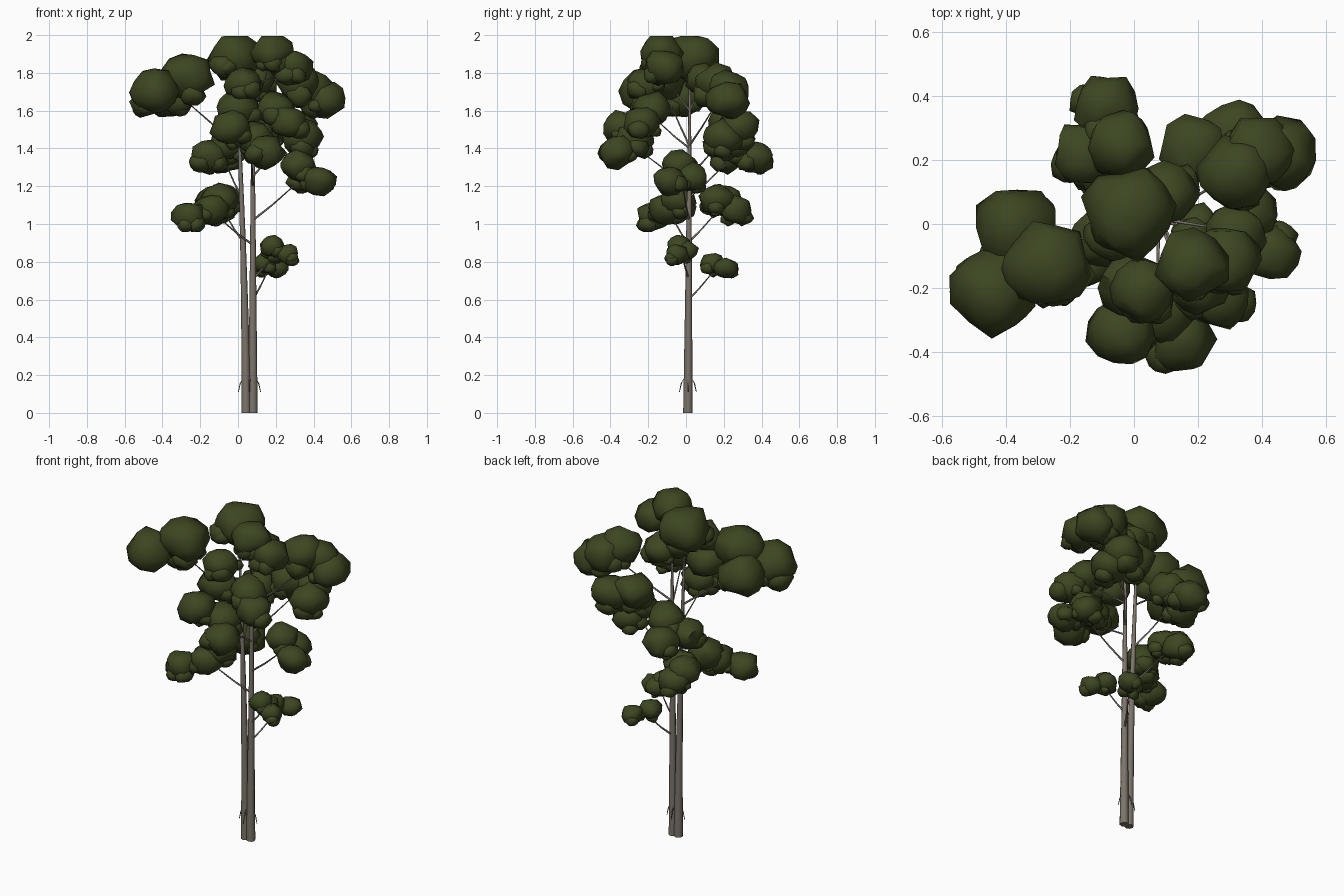
import bpy, bmesh, random
from mathutils import Vector, Matrix

if "Cube" in bpy.data.objects:
    bpy.data.objects.remove(bpy.data.objects["Cube"])

random.seed(11)


def material(name, rgb):
    m = bpy.data.materials.new(name)
    m.diffuse_color = (*rgb, 1)
    m.use_nodes = True
    m.node_tree.nodes["Principled BSDF"].inputs["Base Color"].default_value = m.diffuse_color
    return m


LEAF = material("leaf green", (0.045, 0.061, 0.015))
BARK = material("grey bark", (0.205, 0.178, 0.148))


def finish(bm, name, mat):
    me = bpy.data.meshes.new(name)
    bm.to_mesh(me)
    bm.free()
    me.materials.append(mat)
    ob = bpy.data.objects.new(name, me)
    bpy.context.collection.objects.link(ob)
    for p in me.polygons:
        p.use_smooth = True
    me.set_sharp_from_angle(angle=1.05)


# Tapered tube along a path of points, closed at both ends
def tube(bm, pts, r0, r1, sides):
    rings = []
    n = len(pts) - 1
    for i, p in enumerate(pts):
        d = pts[min(i + 1, n)] - pts[max(i - 1, 0)]
        q = Vector((0, 0, 1)).rotation_difference(d).to_matrix() if p.z > 0 else Matrix.Identity(3)
        r = r0 + (r1 - r0) * i / n
        rings.append([bm.verts.new(p + q @ Matrix.Rotation(6.28318 * k / sides, 3, 'Z') @ Vector((r, 0, 0)))
                      for k in range(sides)])
    for a, b in zip(rings, rings[1:]):
        for k in range(sides):
            j = (k + 1) % sides
            bm.faces.new((a[k], a[j], b[j], b[k]))
    bm.faces.new(rings[0][::-1])
    bm.faces.new(rings[-1])


# Lumpy low-poly leaf mass
def blob(bm, c, r):
    rot = Matrix.Rotation(random.uniform(0, 6.28), 3, Vector((random.random(), random.random(), 1)))
    for v in bmesh.ops.create_icosphere(bm, subdivisions=2, radius=1)['verts']:
        p = rot @ v.co * r * random.uniform(0.88, 1.16)
        v.co = c + Vector((p.x, p.y, min(p.z * 0.88, 1.995 - c.z)))


# Leaf masses grow larger towards the crown
def leaf_radius(z):
    return 0.069 + 0.062 * (z - 0.85)


# Twin trunks, the left one leaning outwards
def trunk_at(side, z):
    lean = -0.046 * (z / 1.7) ** 1.6 if side < 0 else 0.0
    return Vector((0.061 + 0.018 * side + lean, 0.01 + 0.006 * z, z))


for name, side in (("left_trunk", -1), ("right_trunk", 1)):
    bm = bmesh.new()
    tube(bm, [trunk_at(side, 0.29 * i) for i in range(7)], 0.025, 0.006, 8)
    finish(bm, name, BARK)

# Drooping twigs near the ground
bm = bmesh.new()
for dx, dy in ((1, 0), (-1, 0), (0, 1), (0, -1)):
    c = Vector((0.061 + 0.014 * dx, 0.01, 0))
    tube(bm, [c + Vector((dx * s, dy * s, z)) for s, z in
              ((0.008, 0.13), (0.02, 0.185), (0.035, 0.155), (0.045, 0.11))], 0.005, 0.002, 5)
finish(bm, "base_twigs", BARK)

# Centres of the main leaf masses on each bough, with a size factor per bough
boughs = {
    "far_left": (1.08, [(-0.27, -0.13, 1.78), (-0.44, -0.21, 1.70), (-0.37, -0.02, 1.68)]),
    "crown": (1.05, [(-0.015, 0.03, 1.885)]),
    "crown_back": (0.78, [(0.1, 0.09, 1.76)]),
    "crown_front": (0.8, [(0.18, -0.13, 1.91), (0.29, -0.11, 1.83), (0.03, -0.2, 1.74)]),
    "far_right": (0.93, [(0.32, 0.16, 1.74), (0.46, 0.22, 1.66), (0.39, 0.23, 1.71)]),
    "right_back": (0.97, [(0.31, 0.28, 1.51), (0.19, 0.23, 1.53), (0.34, 0.2, 1.46)]),
    "left_back": (0.98, [(-0.04, 0.25, 1.43), (-0.09, 0.37, 1.35), (-0.15, 0.22, 1.36)]),
    "upper_front": (0.88, [(0.27, -0.23, 1.54), (0.2, -0.18, 1.61), (0.0, -0.19, 1.61)]),
    "lower_front": (0.95, [(0.15, -0.37, 1.38), (-0.04, -0.34, 1.51), (0.09, -0.27, 1.45)]),
    "right_mid": (0.94, [(0.43, -0.09, 1.23), (0.32, -0.03, 1.31), (0.36, 0.03, 1.25)]),
    "left_low": (1.1, [(-0.26, -0.17, 1.04), (-0.14, -0.1, 1.08), (-0.1, -0.04, 1.13)]),
    "back_low": (1.05, [(-0.08, 0.16, 1.13), (-0.1, 0.26, 1.08), (-0.13, 0.2, 1.12)]),
    "right_low": (0.9, [(0.18, -0.04, 0.88), (0.26, -0.05, 0.84), (0.2, 0.0, 0.86)]),
    "right_low_back": (0.95, [(0.14, 0.14, 0.79), (0.21, 0.21, 0.77)]),
}

for name, (size, centres) in boughs.items():
    centres = [Vector(c) for c in centres]
    mid = sum(centres, Vector()) / len(centres)

    # Foliage with smaller lobes around the underside of each mass
    bm = bmesh.new()
    for c in centres:
        r = leaf_radius(c.z) * size
        blob(bm, c, r)
        for scale in (0.6, 0.5, 0.35):
            d = Vector((random.uniform(-1, 1), random.uniform(-1, 1), -0.55)).normalized()
            d = (d + (mid - c) * 4).normalized()
            blob(bm, c + d * r * (1.05 - 0.6 * scale), r * scale)
    finish(bm, name + "_foliage", LEAF)

    # Branch rising from the nearer trunk and forking to each mass
    side = 1 if mid.x > 0.05 or name == "left_low" else -1
    reach = Vector((mid.x - 0.05, mid.y)).length
    start = trunk_at(side, min(mid.z - 0.05 - 0.6 * reach, 1.6))
    fork = start.lerp(mid, 0.7)
    knee = start.lerp(fork, 0.5) + Vector((0, 0, -0.005))
    bm = bmesh.new()
    tube(bm, [start, knee, fork], 0.006, 0.003, 6)
    for c in centres:
        tube(bm, [fork, c], 0.003, 0.002, 5)
    finish(bm, name + "_branch", BARK)
